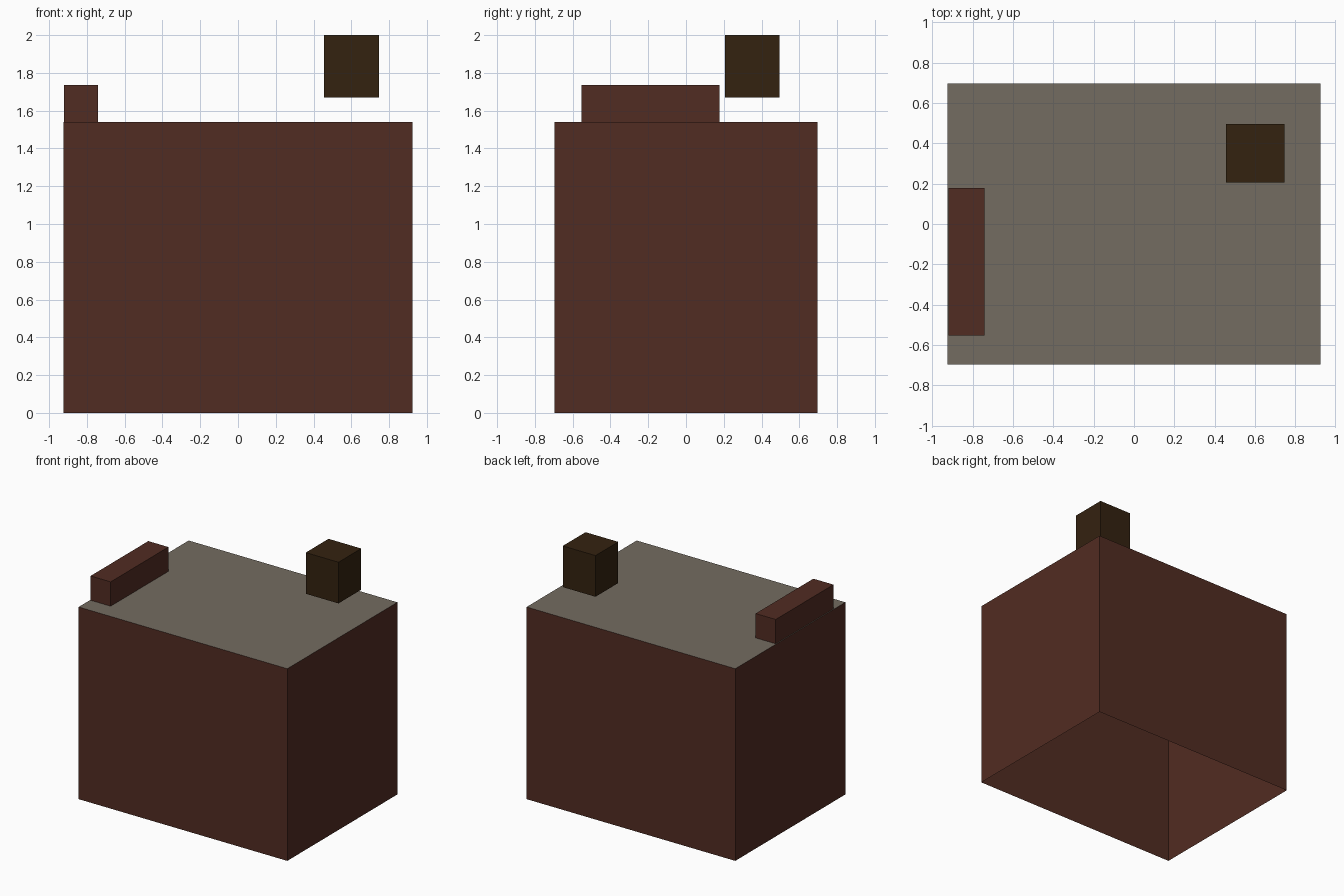
import bpy
import bmesh
from mathutils import Vector

default_cube = bpy.data.objects.get("Cube")
if default_cube:
    bpy.data.objects.remove(default_cube, do_unlink=True)


def make_material(name, rgb):
    mat = bpy.data.materials.new(name)
    mat.use_nodes = True
    colour = (*rgb, 1.0)
    mat.diffuse_color = colour
    mat.node_tree.nodes["Principled BSDF"].inputs["Base Color"].default_value = colour
    return mat


def make_box(name, low, high, materials, open_bottom=False):
    """Box between two corners; a second material colours its top face."""
    low, high = Vector(low), Vector(high)
    bm = bmesh.new()
    bmesh.ops.create_cube(bm, size=1)
    bmesh.ops.scale(bm, vec=high - low, verts=bm.verts)
    bmesh.ops.translate(bm, vec=(low + high) / 2, verts=bm.verts)
    bm.normal_update()
    for face in bm.faces:
        if face.normal.z > 0.5:
            face.material_index = len(materials) - 1
    if open_bottom:
        floor = [f for f in bm.faces if f.normal.z < -0.5]
        bmesh.ops.delete(bm, geom=floor, context='FACES_ONLY')
    mesh = bpy.data.meshes.new(name)
    bm.to_mesh(mesh)
    bm.free()
    for mat in materials:
        mesh.materials.append(mat)
    obj = bpy.data.objects.new(name, mesh)
    bpy.context.collection.objects.link(obj)
    return obj


brick = make_material("red_brown_brick", (0.083, 0.025, 0.016))
roof = make_material("grey_roof", (0.175, 0.150, 0.119))
dark = make_material("dark_brown", (0.034, 0.016, 0.005))

# Main block: hollow shell, open underneath, with a grey flat roof
make_box("building_body", (-0.925, -0.697, 0), (0.925, 0.697, 1.54),
         [brick, roof], open_bottom=True)
# Long low block along the right edge of the roof
make_box("roof_ridge_block", (-0.92, -0.553, 1.54), (-0.742, 0.178, 1.735),
         [brick], open_bottom=True)
# Block floating above the roof
make_box("floating_roof_block", (0.456, 0.207, 1.67), (0.746, 0.495, 2.0), [dark])
